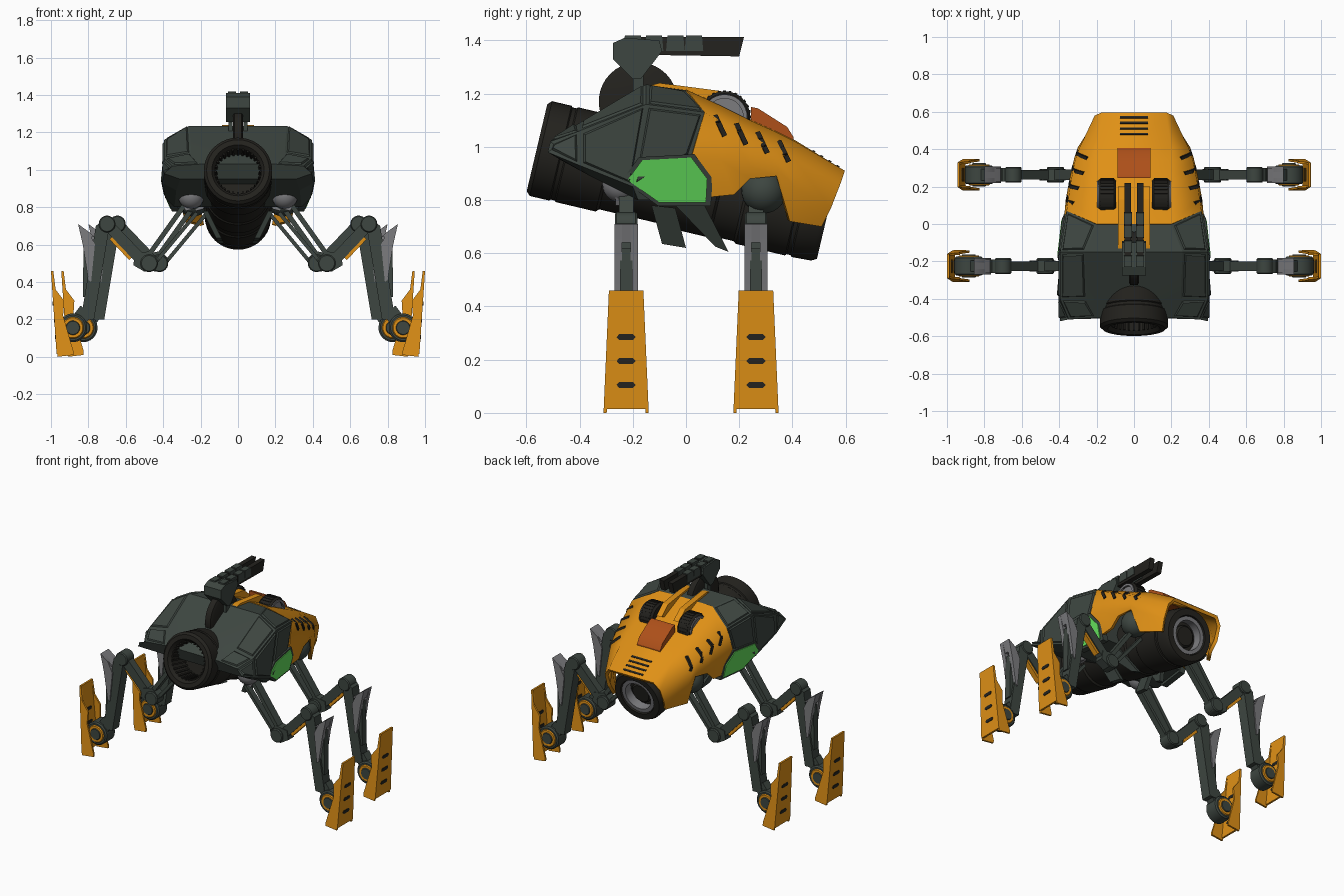
import bpy, bmesh
from math import sin, cos, pi, radians
from mathutils import Vector as V
from mathutils.bvhtree import BVHTree

if "Cube" in bpy.data.objects:
    bpy.data.objects.remove(bpy.data.objects["Cube"])


def material(name, *rgb):
    m = bpy.data.materials.new(name)
    m.diffuse_color = (*rgb, 1)
    m.use_nodes = True
    m.node_tree.nodes["Principled BSDF"].inputs["Base Color"].default_value = m.diffuse_color
    return m


DARK = material("dark_armour", .047, .061, .052)
BLACK = material("black_metal", .017, .016, .013)
YELLOW = material("yellow_armour", .74, .28, .008)
GREEN = material("green_glass", .13, .75, .11)
RED = material("red_hatch", .42, .08, .01)
GREY = material("grey_metal", .2, .2, .21)


def finish(name, bm, mat, mirror=True, recalc=True, thick=0, angle=28):
    if recalc:
        bmesh.ops.recalc_face_normals(bm, faces=bm.faces)
    for f in bm.faces:
        f.smooth = True
    for e in bm.edges:
        e.smooth = len(e.link_faces) == 2 and e.calc_face_angle(0) < radians(angle)
    me = bpy.data.meshes.new(name)
    bm.to_mesh(me)
    bm.free()
    ob = bpy.data.objects.new(name, me)
    bpy.context.collection.objects.link(ob)
    me.materials.append(mat)
    if thick:
        ob.modifiers.new("thickness", 'SOLIDIFY').thickness = thick
    if mirror:
        ob.modifiers.new("mirror", 'MIRROR')
    return ob


def prism(bm, poly, axis, lo, hi):
    """Extrude a polygon along x (poly = y,z) or y (poly = x,z); lo/hi may depend on u,v."""
    def ring(d):
        pts = [(d(u, v) if callable(d) else d, u, v) for u, v in poly]
        return [bm.verts.new(p if axis == 'x' else (p[1], p[0], p[2])) for p in pts]
    a, b = ring(lo), ring(hi)
    bm.faces.new(a)
    bm.faces.new(b[::-1])
    for i in range(len(a)):
        j = (i + 1) % len(a)
        bm.faces.new((a[i], b[i], b[j], a[j]))


def lathe(bm, prof, o, d, n=32):
    """Revolve (distance, radius) points round the axis o + t*d."""
    o, d = V(o), V(d).normalized()
    s = d.orthogonal().normalized()
    c = d.cross(s)
    rings = [[bm.verts.new(o + d * t + (s * cos(2 * pi * k / n) + c * sin(2 * pi * k / n)) * r)
              for k in range(n)] for t, r in prof]
    for a, b in zip(rings, rings[1:]):
        for k in range(n):
            bm.faces.new((a[k], a[(k + 1) % n], b[(k + 1) % n], b[k]))
    bm.faces.new(rings[0])
    bm.faces.new(rings[-1][::-1])


def bar(bm, p, q, w, h, up=(0, 1, 0)):
    """Box beam from p to q; h is measured along up, w across it."""
    p, q = V(p), V(q)
    d = (q - p).normalized()
    s = d.cross(V(up)).normalized()
    u = s.cross(d)
    a, b = [[bm.verts.new(e + s * i * w / 2 + u * j * h / 2)
             for i, j in ((-1, -1), (1, -1), (1, 1), (-1, 1))] for e in (p, q)]
    bm.faces.new(a)
    bm.faces.new(b[::-1])
    for i in range(4):
        bm.faces.new((a[i], b[i], b[(i + 1) % 4], a[(i + 1) % 4]))


def pin(bm, x, y, z, r, half, n=20):
    lathe(bm, [(-half, r * .88), (-half * .85, r), (half * .85, r), (half, r * .88)], (x, y, z), (0, 1, 0), n)


def skin(bm, rows, caps=False):
    vs = [[bm.verts.new(p) for p in row] for row in rows]
    for a, b in zip(vs, vs[1:]):
        for i in range(len(a) - 1):
            bm.faces.new((a[i], b[i], b[i + 1], a[i + 1]))
    if caps:
        bm.faces.new([r[0] for r in vs][::-1])
        bm.faces.new([r[-1] for r in vs])


# Dark front housing: rows run from the top centre line to the underside
bm = bmesh.new()
skin(bm, [
    [(0, -.50, 1.03), (0, -.40, 1.09), (0, -.15, 1.235), (0, 0, 1.215)],
    [(.20, -.50, 1.03), (.25, -.40, 1.09), (.26, -.15, 1.235), (.20, 0, 1.21)],
    [(.35, -.51, 1.02), (.395, -.40, 1.06), (.395, -.15, 1.16), (.36, .07, 1.13)],
    [(.395, -.52, .98), (.405, -.40, .93), (.39, -.20, .85), (.365, .02, .96)],
    [(.31, -.47, .95), (.33, -.36, .89), (.34, -.18, .80), (.335, .08, .80)],
    [(0, -.47, .95), (0, -.36, .89), (0, -.18, .80), (0, .08, .80)]], caps=True)
bmesh.ops.recalc_face_normals(bm, faces=bm.faces)
panels = [f for f in bm.faces if len(f.verts) == 4 and
          .2 < f.calc_center_median().x and f.calc_center_median().z > .95]
bmesh.ops.inset_individual(bm, faces=panels, thickness=.018, depth=0)
bmesh.ops.inset_individual(bm, faces=panels, thickness=.008, depth=.008)
finish("front_housing", bm, DARK, angle=8)

# Yellow rear shell, notched over the rear hip
bm = bmesh.new()
skin(bm, [
    [(0, 0, 1.217), (0, .13, 1.16), (0, .24, 1.105), (0, .34, 1.06), (0, .41, 1.025), (0, .597, .91)],
    [(.20, 0, 1.215), (.20, .13, 1.155), (.20, .24, 1.10), (.20, .34, 1.055), (.20, .41, 1.02), (.17, .597, .91)],
    [(.36, .07, 1.13), (.35, .14, 1.09), (.335, .24, 1.04), (.315, .34, .99), (.29, .41, .95), (.21, .58, .86)],
    [(.375, .02, .96), (.365, .13, .95), (.345, .24, .93), (.32, .35, .91), (.30, .41, .85), (.215, .545, .77)],
    [(.335, .08, .81), (.335, .18, .82), (.33, .24, .88), (.31, .34, .89), (.285, .39, .72), (.20, .51, .70)]])
tree = BVHTree.FromBMesh(bm)
finish("rear_shell", bm, YELLOW, recalc=False, thick=.022, angle=14)

# Dark vent slots lying on the shell
bm = bmesh.new()
for i in range(4):
    y, z = .135 + .08 * i, 1.105 - .032 * i
    hits = [tree.ray_cast(V((1, y - .025 + .035 * t, z + .01 - .075 * t)), V((-1, 0, 0)))[0] for t in (0, .33, .67, 1)]
    hits = [h for h in hits if h]
    for a, b in zip(hits, hits[1:]):
        bar(bm, a, b, .018, .014, (1, 0, .6))
    y = .48 + .03 * i
    z = tree.ray_cast(V((.05, y, 2)), V((0, 0, -1)))[0].z
    bar(bm, (0, y, z), (.075, y, z), .012, .008, (0, .55, .83))
finish("shell_vents", bm, BLACK)

# Long tilted core tube, open nozzle at the front and exhaust at the rear
F, D = V((0, -.56, .997)), V((0, .973, -.23)).normalized()
bm = bmesh.new()
lathe(bm, [(.15, .04), (.15, .115), (.02, .125), (0, .14), (0, .168), (.015, .183), (.09, .183), (.095, .178),
           (.11, .178), (.115, .183), (.27, .183), (.28, .172), (.5, .172), (.51, .18), (.7, .18), (.71, .172),
           (.8, .172), (.81, .18), (1.0, .18), (1.005, .174), (1.02, .174), (1.025, .18), (1.1, .176),
           (1.12, .165), (1.12, .125), (1.05, .115), (1.05, .03)], F, D, 40)
finish("core_tube", bm, BLACK, False)
bm = bmesh.new()
U = D.cross(V((1, 0, 0)))
for k in range(28):
    r = V((cos(k * pi / 14), 0, 0)) + U * sin(k * pi / 14)
    bar(bm, F + D * .02 + r * .122, F + D * .15 + r * .112, .01, .014, r)
finish("nozzle_ribs", bm, BLACK, False)
bm = bmesh.new()
lathe(bm, [(1.045, .116), (1.11, .12), (1.11, .095), (1.045, .095)], F, D)
finish("exhaust_ring", bm, GREY, False)
bm = bmesh.new()
lathe(bm, [(1.04, .07), (1.07, .07), (1.08, .06)], F, D)
finish("exhaust_hub", bm, BLACK, False)

# Green side windows in dark frames
win = [(-.22, .875), (-.165, .95), (.02, .96), (.08, .88), (.075, .79), (-.10, .79)]
frame = [(-.07 + (y + .07) * 1.13, .875 + (z - .875) * 1.15) for y, z in win]
for name, poly, mat, out in (("window_frame", frame, DARK, 0), ("side_window", win, GREEN, .006)):
    bm = bmesh.new()
    face = lambda y, z, out=out: .353 + out + (z - .78) * .25 - .13 * (y + .1)
    prism(bm, poly, 'x', lambda y, z: face(y, z) - .04, face)
    finish(name, bm, mat)

# Belly fins
bm = bmesh.new()
for poly in ([(-.13, .78), (-.09, .635), (0, .62), (-.04, .77)], [(-.04, .78), (.11, .625), (.16, .605), (.07, .78)]):
    prism(bm, poly, 'x', lambda y, z: .08 + (z - .62) * .5, lambda y, z: .11 + (z - .62) * .5)
finish("belly_fins", bm, DARK)

# Hatch, spine rails and shoulder wheels on top
bm = bmesh.new()
prism(bm, [(.245, 1.06), (.245, 1.15), (.27, 1.145), (.38, 1.075), (.405, 1.035), (.405, 1.0)], 'x', -.088, .088)
finish("red_hatch", bm, RED, False)
bm = bmesh.new()
prism(bm, [(-.14, 1.18), (-.14, 1.23), (-.1, 1.24), (.13, 1.21), (.2, 1.15), (.1, 1.12)], 'x', .045, .085)
finish("spine_rails", bm, YELLOW)
bm = bmesh.new()
wheel = V((.143, .145, 1.112))
lathe(bm, [(-.048, .085), (-.035, .097), (.035, .097), (.048, .088), (.048, .07), (.03, .07)], wheel, (1, 0, 0))
for k in range(28):
    c = V((0, cos(k * pi / 14), sin(k * pi / 14)))
    m = wheel + c * .095
    bar(bm, m - V((.035, 0, 0)), m + V((.035, 0, 0)), .01, .01, c)
finish("shoulder_wheels", bm, BLACK)
bm = bmesh.new()
lathe(bm, [(.02, .085), (.054, .085), (.054, .07), (.04, .07)], wheel, (1, 0, 0))
finish("wheel_rings", bm, GREY)

# Turret: upright disc, mount and twin barrels
bm = bmesh.new()
lathe(bm, [(-.028, .13), (-.02, .148), (.02, .148), (.028, .13)], (0, -.18, 1.17), (1, 0, 0), 36)
finish("turret_disc", bm, BLACK, False)
bm = bmesh.new()
prism(bm, [(-.275, 1.39), (-.23, 1.41), (-.1, 1.40), (-.09, 1.36), (-.17, 1.255), (-.2, 1.255), (-.275, 1.33)],
      'x', -.064, .064)
for s in (-1, 1):
    prism(bm, [(-.2, 1.1), (-.2, 1.3), (-.16, 1.3), (-.16, 1.1)], 'x', s * .03, s * .05)
finish("turret_mount", bm, DARK, False)
bm = bmesh.new()
prism(bm, [(-.24, 1.36), (-.22, 1.412), (.218, 1.412), (.2, 1.34), (-.1, 1.345)], 'x', .016, .05)
finish("gun_barrels", bm, BLACK)
bm = bmesh.new()
for y in (-.2, -.12, -.04, .03):
    prism(bm, [(y - .035, 1.36), (y - .03, 1.418), (y + .03, 1.418), (y + .035, 1.36)], 'x', .012, .054)
finish("barrel_clamps", bm, DARK)

# Four legs, each lying in a plane of constant y
for tag, y, dx in (("front", -.225, 0), ("rear", .263, -.055)):
    sh = lambda pts: [(x + dx, z) for x, z in pts]
    P = lambda x, z, o=0: (x + dx, y + o, z)
    bm = bmesh.new()
    bmesh.ops.create_uvsphere(bm, u_segments=24, v_segments=14, radius=.085 if dx else .07)
    bmesh.ops.translate(bm, verts=bm.verts, vec=(.24, y + .03, .835) if dx else (.25, y - .02, .86))
    finish(tag + "_hip", bm, DARK if dx else GREY)
    bm = bmesh.new()
    prism(bm, sh([(.20, .92), (.29, .92), (.31, .84), (.28, .78), (.24, .79)]), 'y', y - .04, y + .03)
    finish(tag + "_hip_clamp", bm, GREY)

    # thigh rods, knees, link and shin
    bm = bmesh.new()
    bar(bm, P(.28, .82), P(.48, .54), .026, .055)
    bar(bm, P(.22, .77), P(.445, .50), .02, .04)
    prism(bm, sh([(.42, .52), (.47, .565), (.55, .55), (.56, .49), (.50, .455), (.45, .46)]), 'y', y - .03, y + .03)
    pin(bm, .475 + dx, y, .5, .047, .042)
    bar(bm, P(.49, .49), P(.70, .71), .06, .05)
    pin(bm, .70 + dx, y, .71, .045, .042)
    prism(bm, sh([(.69, .68), (.71, .74), (.76, .70), (.84, .2), (.77, .2)]), 'y', y - .036, y + .036)
    bar(bm, P(.81, .62), P(.815, .32), .03, .046)
    bar(bm, P(.81, .25), P(.88, .155), .08, .06)
    pin(bm, .883 + dx, y, .155, .077, .05, 28)
    pin(bm, .883 + dx, y, .155, .04, .062)
    finish(tag + "_leg", bm, DARK)
    bm = bmesh.new()
    for o in (-.03, .03):
        prism(bm, sh([(.855, .71), (.80, .67), (.765, .60), (.785, .40), (.80, .41), (.83, .60)]), 'y',
              y + o - .014, y + o + .014)
    prism(bm, sh([(.855, .71), (.80, .67), (.765, .64), (.835, .64)]), 'y', y - .036, y + .036)
    finish(tag + "_shin_guard", bm, GREY)
    bm = bmesh.new()
    bar(bm, P(.575, .525), P(.68, .635), .02, .036)
    pin(bm, .883 + dx, y, .155, .06, .056, 28)
    finish(tag + "_leg_accents", bm, YELLOW)

    # foot: tapered outer plate with two side walls and slots
    w = lambda z: .085 - .044 * z
    bm = bmesh.new()
    prism(bm, sh([(1, .46), (.97, .015), (.957, .015), (.987, .46)]), 'y',
          lambda u, z: y - w(z), lambda u, z: y + w(z))
    wall = sh([(.998, .46), (.985, .44), (.975, .36), (.93, .30), (.935, .22), (.915, .15), (.88, .03),
               (.88, .01), (.965, 0)])
    for s in (-1, 1):
        prism(bm, wall, 'y', lambda u, z: y + s * w(z), lambda u, z: y + s * (w(z) - .012))
    finish(tag + "_foot", bm, YELLOW)
    bm = bmesh.new()
    for z in (.105, .195, .285):
        x = .963 + z * .067 + dx
        prism(bm, [(y - .036, z), (y - .026, z + .011), (y + .026, z + .011), (y + .036, z), (y + .026, z - .011),
                   (y - .026, z - .011)], 'x', x - .009, x + .009)
    finish(tag + "_foot_slots", bm, BLACK)
